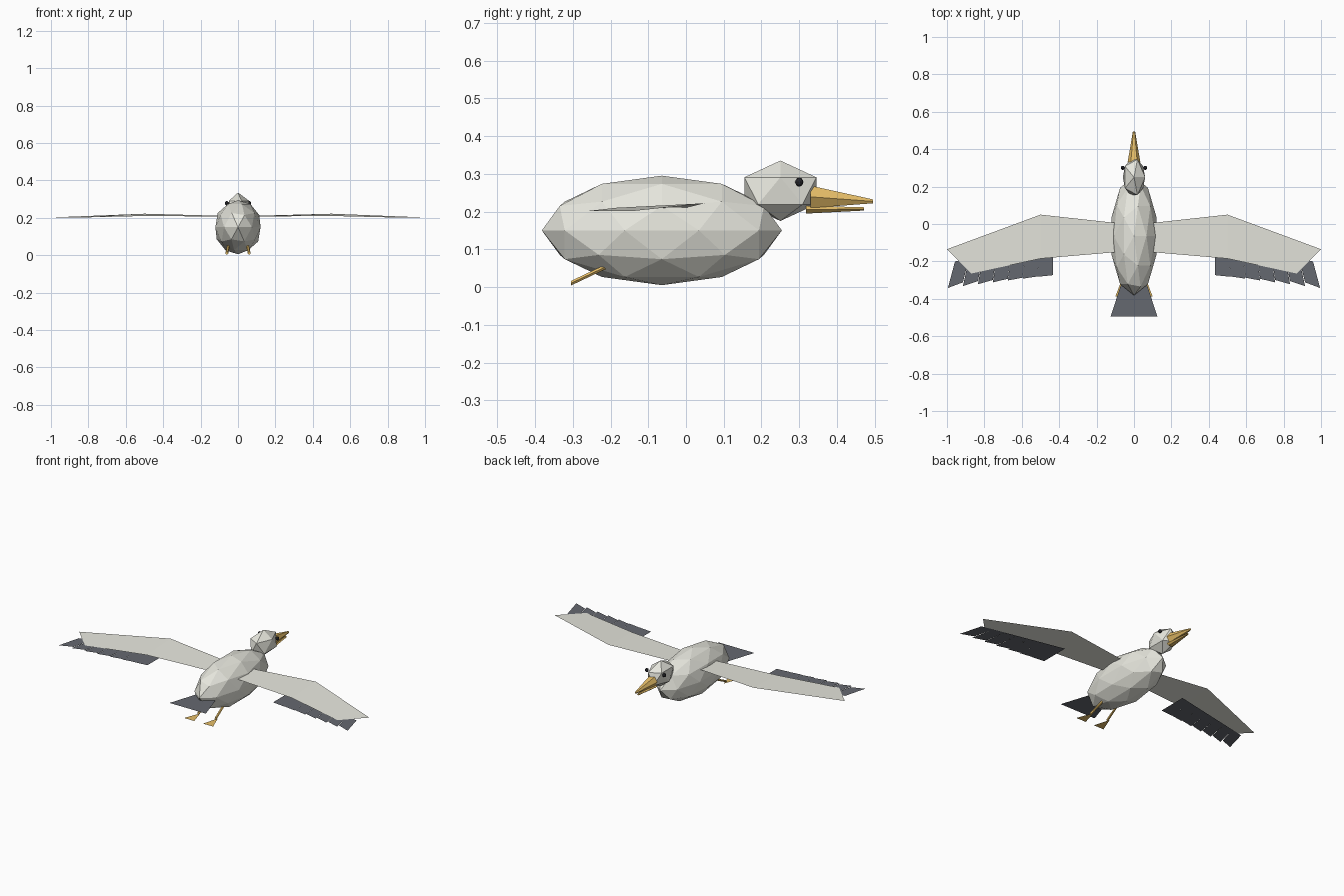
import bpy, bmesh, math
from mathutils import Vector

if "Cube" in bpy.data.objects:
    bpy.data.objects.remove(bpy.data.objects["Cube"])


def material(name, rgb):
    m = bpy.data.materials.new(name)
    m.diffuse_color = (*rgb, 1)
    m.use_nodes = True
    m.node_tree.nodes["Principled BSDF"].inputs["Base Color"].default_value = m.diffuse_color
    return m


WHITE = material("plumage", (0.80, 0.80, 0.73))
DARK = material("dark_feather", (0.13, 0.14, 0.16))
ORANGE = material("bill", (0.80, 0.52, 0.14))
BLACK = material("eye", (0.02, 0.02, 0.025))


def add(name, bm, mat):
    me = bpy.data.meshes.new(name)
    bm.to_mesh(me)
    bm.free()
    me.materials.append(mat)
    ob = bpy.data.objects.new(name, me)
    bpy.context.collection.objects.link(ob)
    return ob


def ball(name, loc, scale, subdiv, mat):
    bm = bmesh.new()
    bmesh.ops.create_icosphere(bm, subdivisions=subdiv, radius=1)
    for v in bm.verts:
        v.co = Vector([c * s for c, s in zip(v.co, scale)]) + Vector(loc)
    return add(name, bm, mat)


def panels(name, polys, mat):
    bm = bmesh.new()
    for p in polys:
        bm.faces.new([bm.verts.new(c) for c in p])
    return add(name, bm, mat)


def taper(name, start, end, r0, r1, mat, n=6):
    # hexagonal taper running along y, radii given as (x, z)
    bm = bmesh.new()
    rings = []
    for c, (rx, rz) in ((start, r0), (end, r1)):
        rings.append([bm.verts.new((c[0] + rx * math.cos(a), c[1], c[2] + rz * math.sin(a)))
                      for a in (2 * math.pi * i / n for i in range(n))])
    for i in range(n):
        j = (i + 1) % n
        bm.faces.new((rings[0][i], rings[0][j], rings[1][j], rings[1][i]))
    bm.faces.new(rings[0])
    bm.faces.new(rings[1])
    bmesh.ops.recalc_face_normals(bm, faces=bm.faces)
    return add(name, bm, mat)


# body and head
ball("body", (0, -0.064, 0.15), (0.127, 0.318, 0.145), 2, WHITE)
ball("head", (0, 0.25, 0.255), (0.067, 0.112, 0.08), 1, WHITE)

# beak
taper("upper_beak", (0, 0.33, 0.239), (0, 0.495, 0.227), (0.034, 0.034), (0.006, 0.006), ORANGE)
taper("lower_beak", (0, 0.318, 0.205), (0, 0.472, 0.207), (0.026, 0.012), (0.006, 0.005), ORANGE)

# tail fan
panels("tail", [[(-0.065, -0.31, 0.13), (-0.125, -0.495, 0.13),
                 (0.125, -0.495, 0.13), (0.065, -0.31, 0.13)]], DARK)

for s, side in ((1, "right"), (-1, "left")):
    ball(side + "_eye", (s * 0.06, 0.30, 0.278), (0.011, 0.011, 0.012), 2, BLACK)

    # wing: inner and outer panel
    root_a, root_b = (s * 0.09, 0.005, 0.211), (s * 0.09, -0.15, 0.207)
    elbow_a, elbow_b = (s * 0.5, 0.05, 0.222), (s * 0.5, -0.185, 0.21)
    tip_a, tip_b = (s * 1.0, -0.135, 0.202), (s * 0.87, -0.265, 0.201)
    panels(side + "_wing", [[root_b, elbow_b, elbow_a, root_a][::s],
                            [elbow_b, tip_b, tip_a, elbow_a][::s]], WHITE)

    # overlapping flight feathers under the trailing edge
    feathers, n = [], 7
    for i in range(n):
        t0, t1 = i / n, (i + 1) / n
        x0, x1 = 0.433 + 0.524 * t0, 0.433 + 0.524 * t1
        top0, top1 = -0.09 - 0.11 * t0, -0.09 - 0.11 * t1
        low = -0.272 - 0.07 * t1
        feathers.append([(s * x0, top0, 0.198), (s * (x0 + 0.038 * t0), low + 0.005 + 0.025 * t1, 0.198),
                         (s * (x1 + 0.038 * t1), low, 0.198), (s * x1, top1, 0.198)][::s])
    panels(side + "_feathers", feathers, DARK)

    # trailing leg and webbed foot
    taper(side + "_leg", (s * 0.05, -0.21, 0.055), (s * 0.06, -0.305, 0.010),
          (0.008, 0.007), (0.008, 0.007), ORANGE)
    panels(side + "_foot", [[(s * 0.06, -0.285, 0.002), (s * 0.03, -0.388, 0.002),
                             (s * 0.1, -0.388, 0.002)][::s]], ORANGE)
